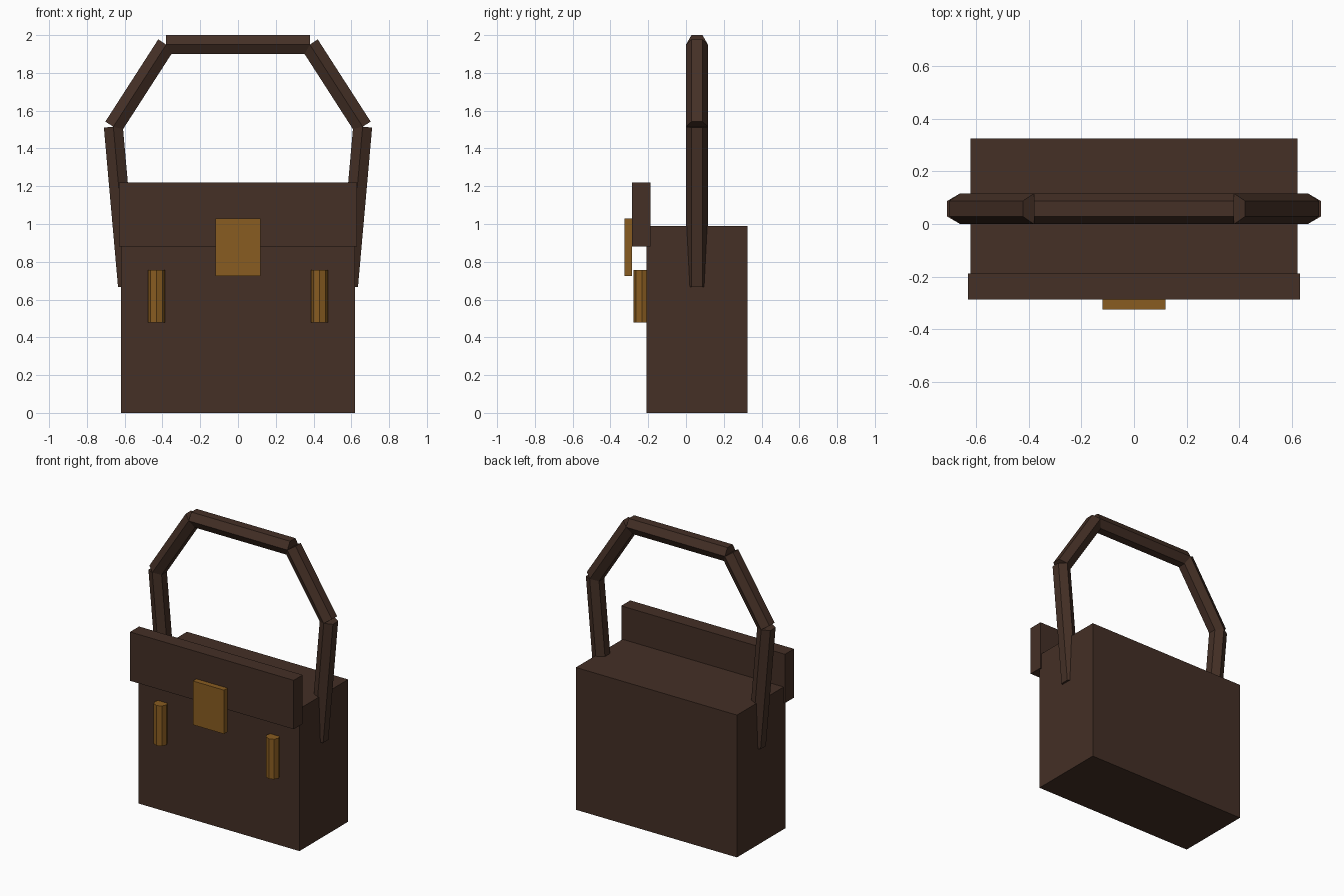
import bpy, math
from mathutils import Vector

if "Cube" in bpy.data.objects:
    bpy.data.objects.remove(bpy.data.objects["Cube"])


def material(name, rgb):
    m = bpy.data.materials.new(name)
    m.diffuse_color = (*rgb, 1)
    m.use_nodes = True
    m.node_tree.nodes["Principled BSDF"].inputs["Base Color"].default_value = m.diffuse_color
    return m


leather = material("dark_leather", (0.058, 0.029, 0.019))
brass = material("brass", (0.25, 0.108, 0.015))


def box(name, lo, hi, mat):
    lo, hi = Vector(lo), Vector(hi)
    bpy.ops.mesh.primitive_cube_add(size=1, location=(lo + hi) / 2)
    o = bpy.context.object
    o.name = name
    o.data.transform(o.matrix_world.to_3x3().to_4x4())
    o.scale = hi - lo
    o.data.materials.append(mat)
    return o


def bar(name, a, b, r, sides, mat, spin=0.0):
    """Prism of given side count between two points in the xz plane."""
    a, b = Vector(a), Vector(b)
    d = b - a
    bpy.ops.mesh.primitive_cylinder_add(vertices=sides, radius=r, depth=d.length,
                                        location=(a + b) / 2)
    o = bpy.context.object
    o.name = name
    # primitive has a vertex on the y axis; tilt only about y to keep it there
    o.rotation_euler = (0, math.atan2(d.x, d.z), spin)
    o.data.materials.append(mat)
    return o


# bag body, front flap and clasp plate
box("bag_body", (-0.62, -0.21, 0), (0.62, 0.325, 0.99), leather)
box("front_flap", (-0.63, -0.287, 0.88), (0.63, -0.188, 1.22), leather)
box("clasp_plate", (-0.12, -0.325, 0.725), (0.12, -0.285, 1.03), brass)

# brass studs on the front
for side, s in (("left", -1), ("right", 1)):
    bar(side + "_stud", (s * 0.432, 0, 0.478), (s * 0.432, 0, 0.757),
        0.045, 8, brass).location.y = -0.233

# hexagonal handle: five straight segments
path = [(-0.585, 0.67), (-0.66, 1.515), (-0.38, 1.95),
        (0.38, 1.95), (0.66, 1.515), (0.585, 0.67)]
for i, (p, q) in enumerate(zip(path, path[1:])):
    bar(f"handle_segment_{i + 1}", (p[0], 0.058, p[1]), (q[0], 0.058, q[1]),
        0.058, 6, leather)
